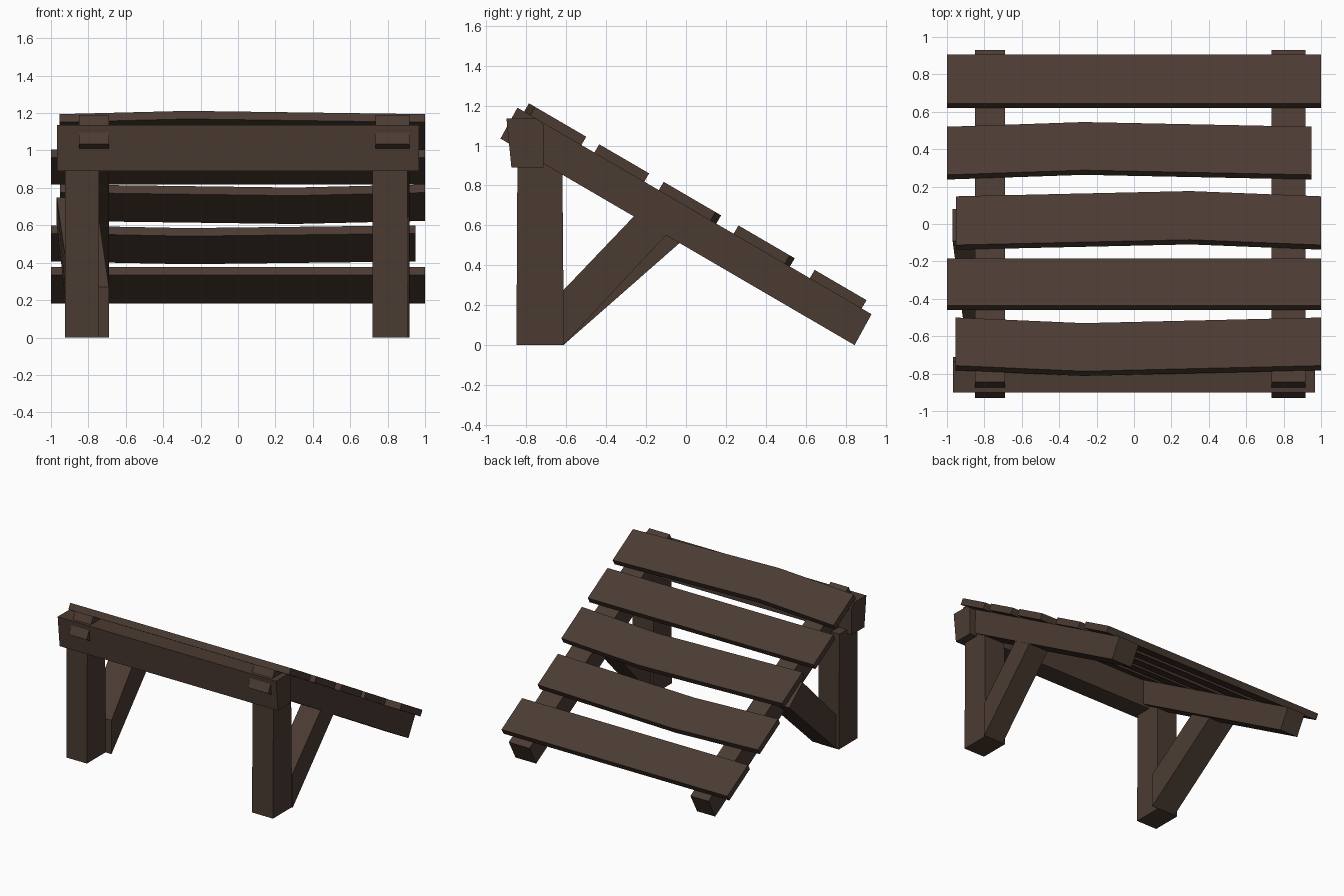
import bpy, bmesh, math

if "Cube" in bpy.data.objects:
    bpy.data.objects.remove(bpy.data.objects["Cube"])

wood = bpy.data.materials.new("dark_brown_wood")
wood.diffuse_color = (0.070, 0.044, 0.032, 1)
wood.use_nodes = True
wood.node_tree.nodes["Principled BSDF"].inputs["Base Color"].default_value = wood.diffuse_color

SLOPE = 0.583                      # fall of the ramp per unit of y
ANG = math.atan(SLOPE)
NY, NZ = math.sin(ANG), math.cos(ANG)   # normal of the ramp surface


def loft(name, rings):
    """Skin a list of equal-sized rings of points and cap both ends."""
    bm = bmesh.new()
    vs = [[bm.verts.new(p) for p in r] for r in rings]
    n = len(rings[0])
    for a, b in zip(vs, vs[1:]):
        for i in range(n):
            j = (i + 1) % n
            bm.faces.new((a[i], a[j], b[j], b[i]))
    bm.faces.new(vs[0])
    bm.faces.new(vs[-1])
    bmesh.ops.recalc_face_normals(bm, faces=bm.faces)
    me = bpy.data.meshes.new(name)
    bm.to_mesh(me)
    bm.free()
    me.materials.append(wood)
    ob = bpy.data.objects.new(name, me)
    bpy.context.collection.objects.link(ob)
    return ob


def prism(name, x0, x1, profile):
    """Extrude a y-z profile from x0 to x1."""
    return loft(name, [[(x, y, z) for y, z in profile] for x in (x0, x1)])


# Sloping beams
beam = [(0.845, 0), (0.93, 0.155), (-0.845, 1.19), (-0.93, 1.035)]
prism("left_beam", -0.85, -0.69, beam)
prism("right_beam", 0.735, 0.918, beam)

# Upright posts under the high end
post = [(-0.85, 0), (-0.612, 0), (-0.62, 0.92), (-0.845, 0.92)]
prism("left_post", -0.925, -0.743, post)
prism("right_post", 0.72, 0.905, post)

# Cross bar on top of the posts
prism("cross_bar", -0.967, 0.967,
      [(-0.875, 0.89), (-0.715, 0.89), (-0.712, 1.10), (-0.735, 1.135), (-0.90, 1.135)])

# Diagonal braces; the left one leans outward
prism("right_brace", 0.74, 0.915,
      [(-0.615, 0), (-0.04, 0.615), (-0.19, 0.72), (-0.615, 0.275)])
lean = [(0, -0.615, 0), (-0.07, 0.08, 0.61), (-0.07, -0.09, 0.75), (0, -0.615, 0.27)]
loft("left_brace", [[(x + d, y, z) for d, y, z in lean] for x in (-0.90, -0.69)])

# Slats: x0, x1, low y, high y of the top face, bend position, bend amount
slats = [(-0.955, 1.0, -0.757, -0.50, -0.27, -0.03),
         (-1.0, 1.0, -0.435, -0.185, 0, 0),
         (-0.953, 1.0, -0.112, 0.148, 0.30, 0.028),
         (-1.0, 0.95, 0.263, 0.52, -0.27, 0.025),
         (-1.0, 1.0, 0.645, 0.905, 0, 0)]
T = 0.05
for i, (x0, x1, ya, yb, xm, bow) in enumerate(slats):
    rings = []
    for x, d in ((x0, 0), (xm, bow), (x1, 0)):
        top = [(y + d, 0.753 - SLOPE * (y + d)) for y in (ya, yb)]
        low = [(y - T * NY, z - T * NZ) for y, z in reversed(top)]
        rings.append([(x, y, z) for y, z in top + low])
    loft(f"slat_{i + 1}", rings)
